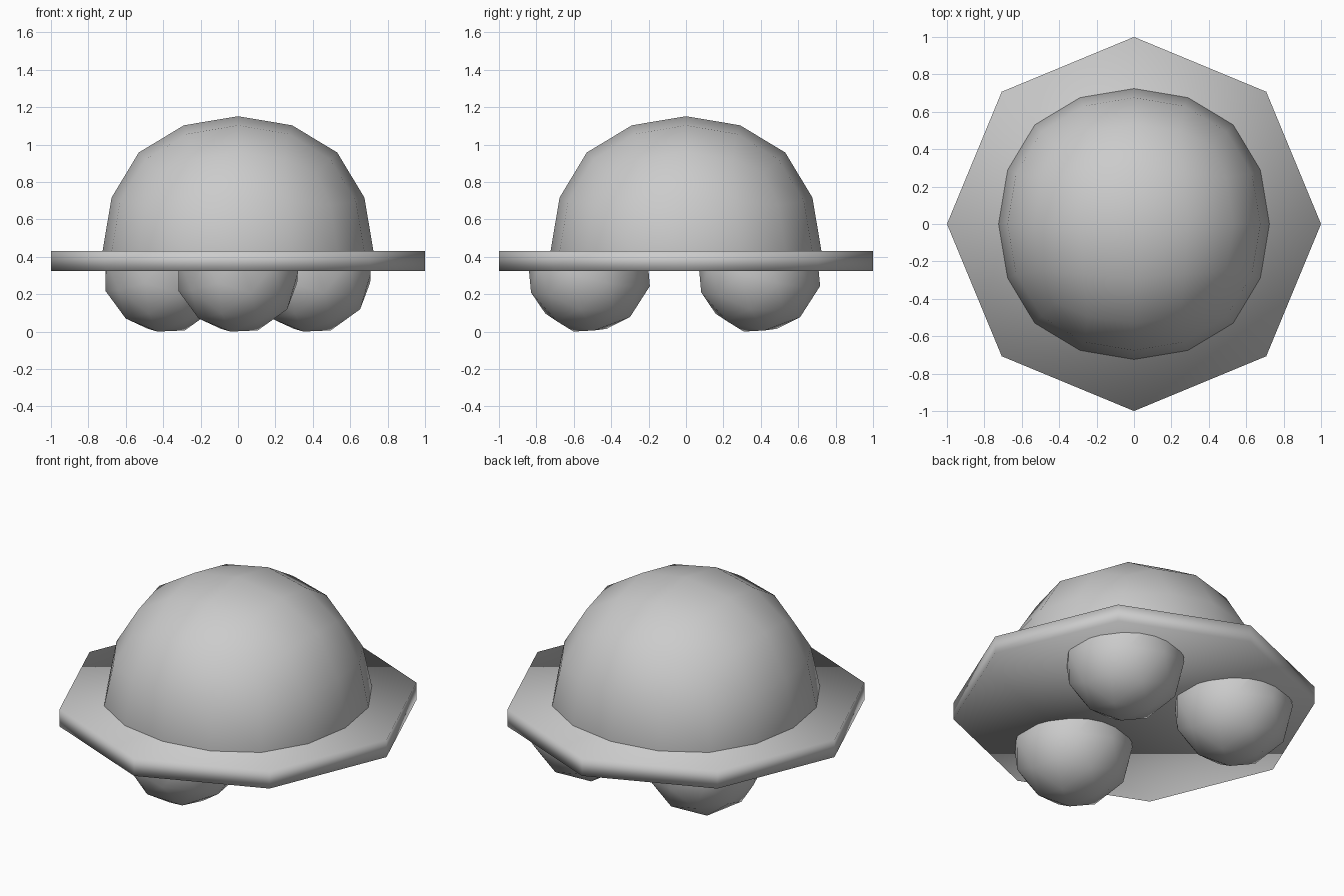
import bpy, bmesh
from mathutils import Vector

if "Cube" in bpy.data.objects:
    bpy.data.objects.remove(bpy.data.objects["Cube"])


def trim_and_smooth(obj, cut_z):
    """Keep what lies on one side of the brim's mid plane, then shade smooth."""
    keep_above = obj.name == "dome"
    bm = bmesh.new()
    bm.from_mesh(obj.data)
    bm.transform(obj.matrix_world)
    bmesh.ops.bisect_plane(bm, geom=bm.verts[:] + bm.edges[:] + bm.faces[:],
                           plane_co=(0, 0, cut_z), plane_no=(0, 0, 1),
                           clear_inner=keep_above, clear_outer=not keep_above)
    bm.to_mesh(obj.data)
    bm.free()
    obj.matrix_world.identity()
    obj.location = (0, 0, 0)
    obj.rotation_euler = (0, 0, 0)
    obj.scale = (1, 1, 1)
    obj.data.shade_smooth()


BRIM_BOTTOM, BRIM_TOP = 0.325, 0.43
MID = (BRIM_BOTTOM + BRIM_TOP) / 2

# Eight-sided brim
bpy.ops.mesh.primitive_cylinder_add(vertices=8, radius=1, depth=BRIM_TOP - BRIM_BOTTOM,
                                    location=(0, 0, MID))
brim = bpy.context.object
brim.name = "brim"
brim.data.shade_smooth()

# Dome: subdivided cube, lower half removed inside the brim
bpy.ops.mesh.primitive_cube_add(size=1.65, location=(0, 0, 0.427))
dome = bpy.context.object
dome.name = "dome"
sub = dome.modifiers.new("round", 'SUBSURF')
sub.levels = 2
sub.use_limit_surface = False
bpy.ops.object.modifier_apply(modifier=sub.name)
bpy.context.view_layer.update()
trim_and_smooth(dome, MID)

# Three slightly tilted low-poly feet, cut off inside the brim
tilt = Vector((0, 0, -1)).rotation_difference(Vector((-0.04, -0.08, -0.32)))
feet = {"front_foot": (0, -0.52), "back_left_foot": (-0.39, 0.39), "back_right_foot": (0.39, 0.39)}
for name, (x, y) in feet.items():
    bpy.ops.mesh.primitive_ico_sphere_add(subdivisions=2, radius=0.337,
                                          location=(x, y, 0.325),
                                          rotation=tilt.to_euler())
    foot = bpy.context.object
    foot.name = name
    bpy.context.view_layer.update()
    trim_and_smooth(foot, MID)
